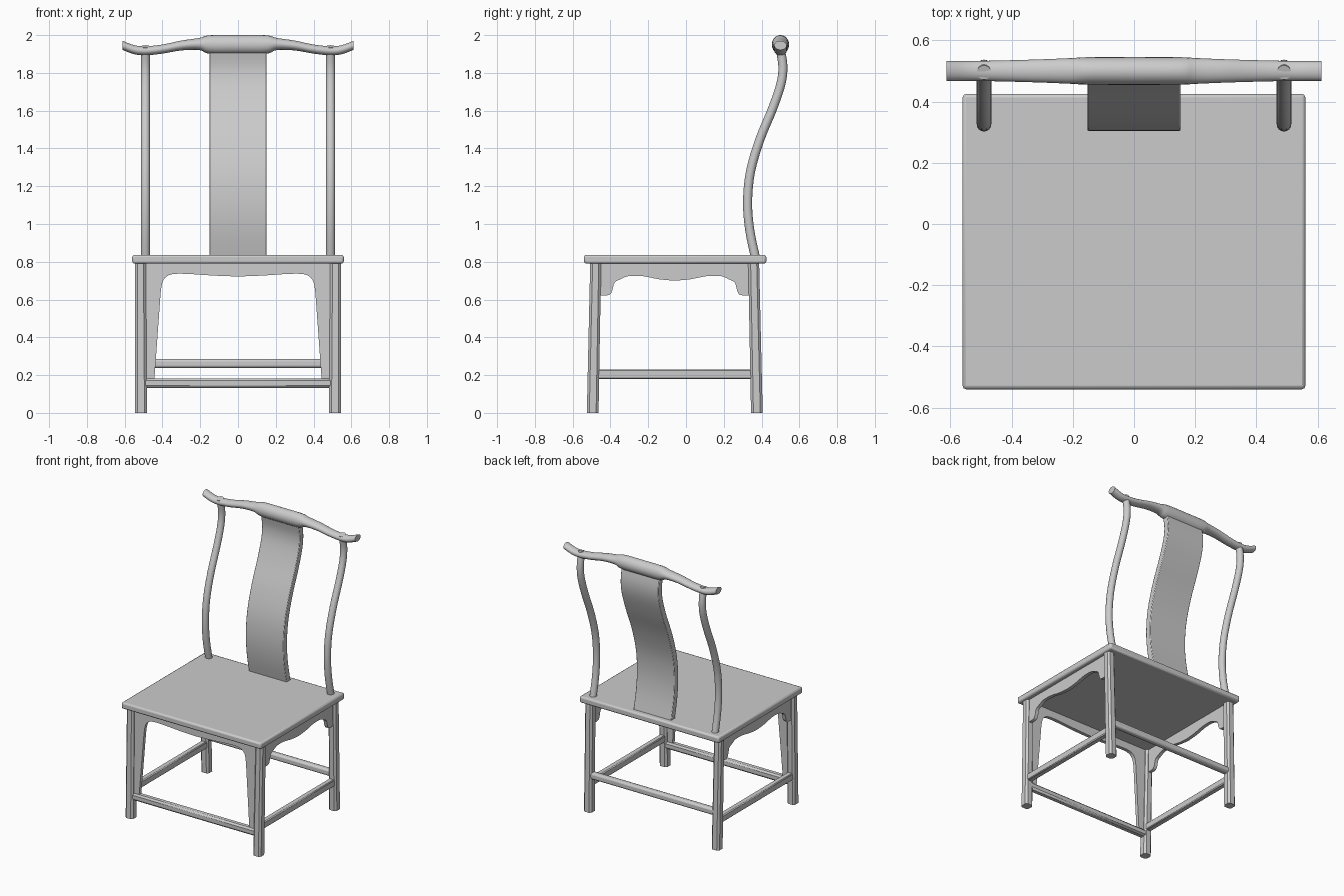
import bpy, bmesh, math
from mathutils import Vector

if "Cube" in bpy.data.objects:
    bpy.data.objects.remove(bpy.data.objects["Cube"])


def finish(name, bm, bevel=0.0, segs=2, smooth=True):
    bmesh.ops.recalc_face_normals(bm, faces=bm.faces)
    me = bpy.data.meshes.new(name)
    bm.to_mesh(me)
    bm.free()
    ob = bpy.data.objects.new(name, me)
    bpy.context.collection.objects.link(ob)
    if bevel:
        m = ob.modifiers.new("bevel", 'BEVEL')
        m.width, m.segments, m.limit_method = bevel, segs, 'ANGLE'
        m.angle_limit = math.radians(50)
    if smooth:
        bpy.ops.object.select_all(action='DESELECT')
        ob.select_set(True)
        bpy.context.view_layer.objects.active = ob
        bpy.ops.object.shade_smooth_by_angle(angle=math.radians(35))
    return ob


def loft(name, rings, **kw):
    bm = bmesh.new()
    loops = [[bm.verts.new(p) for p in r] for r in rings]
    n = len(loops[0])
    for a, b in zip(loops, loops[1:]):
        for i in range(n):
            j = (i + 1) % n
            bm.faces.new((a[i], a[j], b[j], b[i]))
    bm.faces.new(loops[0][::-1])
    bm.faces.new(loops[-1])
    return finish(name, bm, **kw)


def box(name, lo, hi, **kw):
    ring = lambda z: [(lo[0], lo[1], z), (hi[0], lo[1], z), (hi[0], hi[1], z), (lo[0], hi[1], z)]
    return loft(name, [ring(lo[2]), ring(hi[2])], **kw)


def spline(pts, steps=5):
    """Catmull-Rom through tuples of any length."""
    p = [pts[0]] + list(pts) + [pts[-1]]
    out = []
    for i in range(1, len(p) - 2):
        for s in range(steps):
            t = s / steps
            out.append(tuple(0.5 * (2 * b + (c - a) * t + (2 * a - 5 * b + 4 * c - d) * t * t
                             + (3 * b - a - 3 * c + d) * t ** 3)
                             for a, b, c, d in zip(*p[i - 1:i + 3])))
    return out + [tuple(pts[-1])]


def oct_ring(cx, cy, z, h, c):
    k = h - c
    return [(cx + a, cy + b, z) for a, b in
            ((-k, -h), (k, -h), (h, -k), (h, k), (k, h), (-k, h), (-h, k), (-h, -k))]


# Seat slab
box("seat", (-0.56, -0.54, 0.79), (0.56, 0.425, 0.837), bevel=0.012)

# S-shaped back line shared by posts and splat: (y, z)
back = spline([(0.368, 0.82), (0.337, 0.97), (0.326, 1.12), (0.342, 1.28), (0.392, 1.45),
               (0.458, 1.61), (0.502, 1.74), (0.513, 1.83), (0.502, 1.91), (0.495, 1.94)], 4)


def normal(i):
    a, b = back[max(i - 1, 0)], back[min(i + 1, len(back) - 1)]
    return Vector((b[1] - a[1], a[0] - b[0])).normalized()


# Back posts
for side, s in (("left", -1), ("right", 1)):
    rings = []
    for i, (y, z) in enumerate(back):
        n = normal(i)
        rings.append([(s * 0.49 + 0.024 * math.cos(t), y + n.x * 0.024 * math.sin(t),
                       z + n.y * 0.024 * math.sin(t))
                      for t in (k * math.tau / 16 for k in range(16))])
    loft(side + "_back_post", rings)

# Back splat
rings = []
for i, (y, z) in enumerate(back):
    n = normal(i) * 0.022
    rings.append([(-0.152, y - n.x, z - n.y), (0.152, y - n.x, z - n.y),
                  (0.152, y + n.x, z + n.y), (-0.152, y + n.x, z + n.y)])
loft("back_splat", rings, bevel=0.007)

# Top rail stations: (x, centre z, half depth, half height)
half = [(0.0, 1.95, 0.046, 0.05), (0.15, 1.95, 0.045, 0.049), (0.205, 1.953, 0.042, 0.032),
        (0.30, 1.945, 0.038, 0.026), (0.40, 1.926, 0.035, 0.024), (0.49, 1.917, 0.033, 0.024),
        (0.55, 1.923, 0.0325, 0.024), (0.612, 1.946, 0.0325, 0.024)]
path = spline([(-x, *r) for x, *r in half[:0:-1]] + half, 4)
loft("top_rail", [[(x, 0.5 + ry * math.cos(t), z + rz * math.sin(t))
                   for t in (k * math.tau / 20 for k in range(20))] for x, z, ry, rz in path])

# Legs, splayed slightly front to back
for side, s in (("left", -1), ("right", 1)):
    for end, y0, y1 in (("front", -0.494, -0.478), ("back", 0.375, 0.358)):
        loft(f"{side}_{end}_leg", [oct_ring(s * 0.513, y0, 0.0, 0.031, 0.013),
                                   oct_ring(s * 0.517, y1, 0.80, 0.029, 0.013)], smooth=False)


def panel(name, outline, to3d, thick):
    bm = bmesh.new()
    f = bm.faces.new([bm.verts.new(to3d(u, z)) for u, z in outline])
    off = to3d(0, 0, thick) - to3d(0, 0)
    g = bmesh.ops.extrude_face_region(bm, geom=[f])["geom"]
    bmesh.ops.translate(bm, vec=off, verts=[v for v in g if isinstance(v, bmesh.types.BMVert)])
    return finish(name, bm)


def mirrored(pts, mid=0.0):
    """Complete a left half outline that ends on the centre line."""
    return pts + [(2 * mid - u, z) for u, z in pts[-2::-1]]


# Front apron with tapering side strips, leaning with the legs
arch = spline([(-0.41, 0.63), (-0.403, 0.68), (-0.388, 0.713), (-0.35, 0.734),
               (-0.27, 0.736), (-0.13, 0.727), (0.0, 0.722)], 3)
outline = mirrored([(-0.51, 0.80), (-0.51, 0.175), (-0.443, 0.175)] + arch)
panel("front_apron", outline,
      lambda u, z, d=0.0: Vector((u, -0.506 + 0.02 * z + d, z)), 0.025)

# Side aprons with scrolled brackets
scroll = spline([(-0.445, 0.622), (-0.405, 0.625), (-0.39, 0.65), (-0.378, 0.69),
                 (-0.345, 0.708), (-0.305, 0.724), (-0.23, 0.724), (-0.14, 0.707),
                 (-0.06, 0.70)], 3)
outline = mirrored([(-0.475, 0.80), (-0.475, 0.622)] + scroll, -0.06)
for side, x in (("left", -0.529), ("right", 0.504)):
    panel(side + "_side_apron", outline, lambda u, z, d=0.0: Vector((x + d, u, z)), 0.025)

# Stretchers
box("front_stretcher", (-0.51, -0.514, 0.132), (0.51, -0.464, 0.183), bevel=0.012, segs=1)
box("back_stretcher", (-0.51, 0.347, 0.238), (0.51, 0.393, 0.285), bevel=0.013, segs=2)
for side, s in (("left", -1), ("right", 1)):
    box(side + "_side_stretcher", (s * 0.513 - 0.021, -0.485, 0.18),
        (s * 0.513 + 0.021, 0.37, 0.23), bevel=0.006, segs=1)
